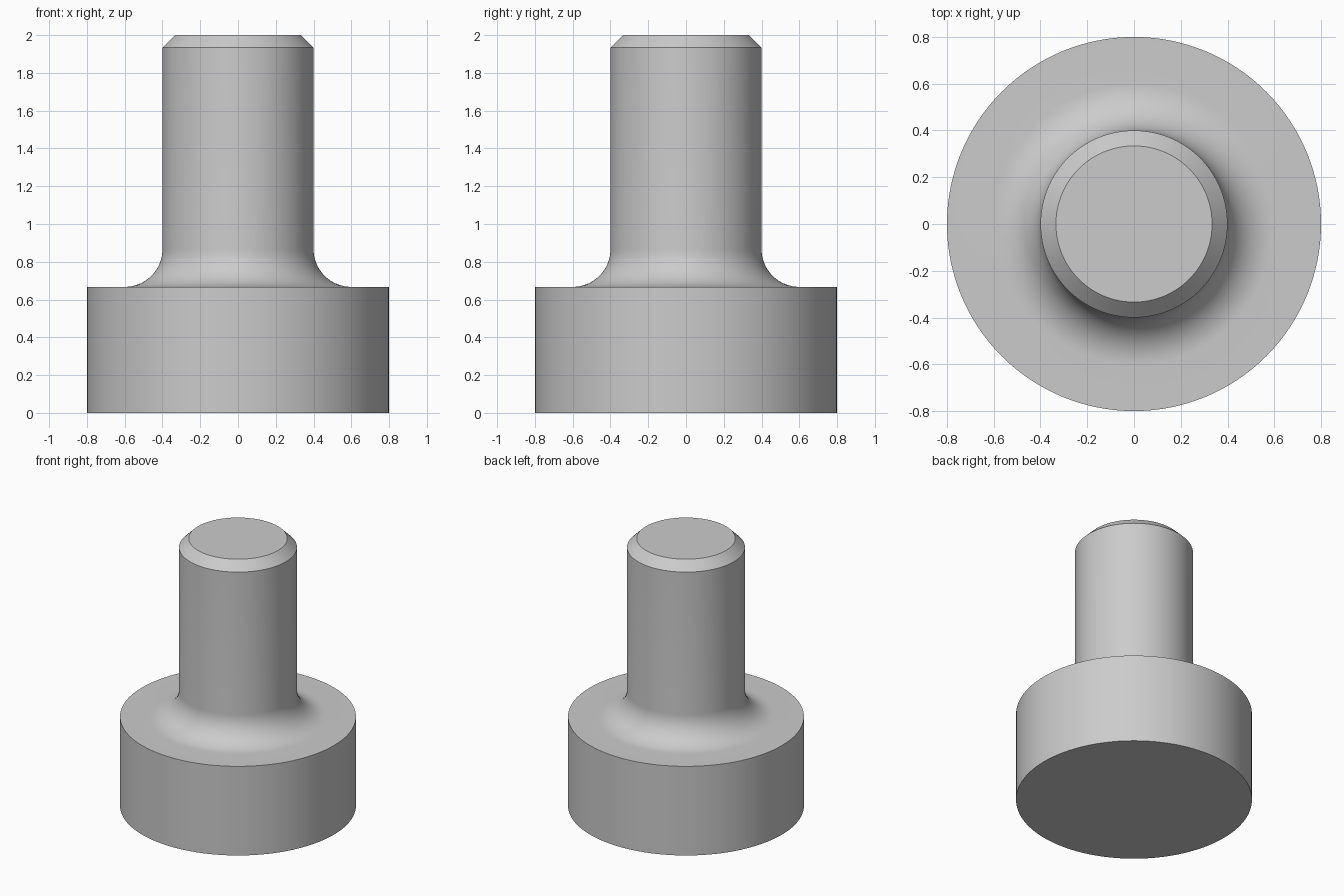
import bpy, bmesh, math

cube = bpy.data.objects.get("Cube")
if cube:
    bpy.data.objects.remove(cube, do_unlink=True)

SEGMENTS = 128
HEAD_R, HEAD_H = 0.8, 0.667
SHAFT_R, HEIGHT = 0.4, 2.0
FILLET, CHAMFER = 0.2, 0.066
FILLET_STEPS = 16

# Plain grey metal
steel = bpy.data.materials.new("grey_steel")
steel.use_nodes = True
grey = (0.6, 0.6, 0.6, 1)
steel.diffuse_color = grey
steel.node_tree.nodes["Principled BSDF"].inputs["Base Color"].default_value = grey

# Half profile: wide head, concave fillet, shaft, chamfered tip
profile = [(HEAD_R, 0), (HEAD_R, HEAD_H)]
for i in range(FILLET_STEPS + 1):
    a = math.pi / 2 * i / FILLET_STEPS
    profile.append((SHAFT_R + FILLET * (1 - math.sin(a)),
                    HEAD_H + FILLET * (1 - math.cos(a))))
profile += [(SHAFT_R, HEIGHT - CHAMFER), (SHAFT_R - CHAMFER, HEIGHT)]

# Turn the profile into rings, joined by quads and capped at both ends
bm = bmesh.new()
rings = []
for r, z in profile:
    rings.append([bm.verts.new((r * math.cos(t), r * math.sin(t), z))
                  for t in (math.tau * k / SEGMENTS for k in range(SEGMENTS))])
for low, high in zip(rings, rings[1:]):
    for k in range(SEGMENTS):
        n = (k + 1) % SEGMENTS
        bm.faces.new((low[k], low[n], high[n], high[k]))
bm.faces.new(rings[0][::-1])
bm.faces.new(rings[-1])
bmesh.ops.recalc_face_normals(bm, faces=bm.faces)

mesh = bpy.data.meshes.new("headed_pin")
bm.to_mesh(mesh)
bm.free()
mesh.materials.append(steel)
pin = bpy.data.objects.new("headed_pin", mesh)
bpy.context.collection.objects.link(pin)

# Smooth round walls, crisp rims
bpy.ops.object.select_all(action='DESELECT')
pin.select_set(True)
bpy.context.view_layer.objects.active = pin
bpy.ops.object.shade_smooth_by_angle(angle=math.radians(30))
